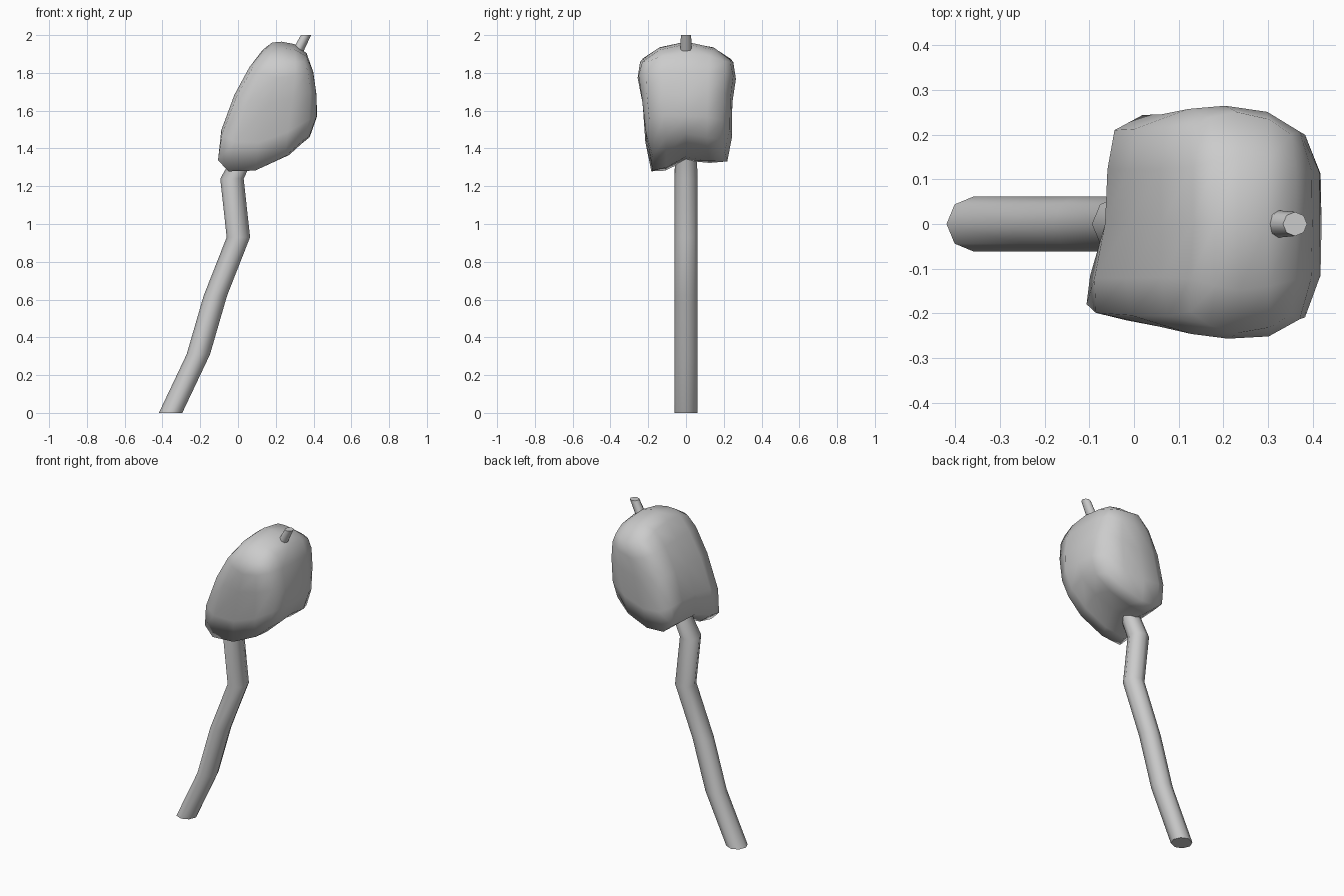
import bpy, bmesh, math
from mathutils import Vector

if "Cube" in bpy.data.objects:
    bpy.data.objects.remove(bpy.data.objects["Cube"])


def make_object(name, bm):
    bmesh.ops.recalc_face_normals(bm, faces=bm.faces[:])
    mesh = bpy.data.meshes.new(name)
    bm.to_mesh(mesh)
    bm.free()
    ob = bpy.data.objects.new(name, mesh)
    bpy.context.collection.objects.link(ob)
    return ob


def shade(ob, degrees):
    bpy.ops.object.select_all(action='DESELECT')
    ob.select_set(True)
    bpy.context.view_layer.objects.active = ob
    bpy.ops.object.shade_smooth_by_angle(angle=math.radians(degrees))


# Crooked trunk: horizontal octagon rings (x, z, radius), tip pokes out of the crown
path = [(-0.357, 0, 0.062), (-0.21, 0.31, 0.062), (-0.12, 0.62, 0.062),
        (0.002, 0.93, 0.062), (-0.032, 1.24, 0.062), (0.165, 1.62, 0.045),
        (0.36, 2.0, 0.027)]
bm = bmesh.new()
rings = []
for x, z, r in path:
    rings.append([bm.verts.new((x + r * math.cos(a * math.pi / 4),
                                r * math.sin(a * math.pi / 4), z)) for a in range(8)])
for lo, hi in zip(rings, rings[1:]):
    for a in range(8):
        b = (a + 1) % 8
        bm.faces.new((lo[a], lo[b], hi[b], hi[a]))
bm.faces.new(rings[0])
bm.faces.new(rings[-1])
shade(make_object("trunk", bm), 50)

# Crown: leaning rounded box, 3 x 3 points per level.
# Each level lists rows front to back, each row left to right.
levels = [
    [[(-0.108, -0.18, 1.335), (0.09, -0.175, 1.28), (0.35, -0.17, 1.445)],
     [(-0.06, 0, 1.38), (0.16, 0, 1.36), (0.385, 0, 1.48)],
     [(-0.045, 0.195, 1.38), (0.12, 0.22, 1.33), (0.355, 0.18, 1.445)]],
    [[(-0.005, -0.205, 1.68), (0.165, -0.228, 1.64), (0.383, -0.21, 1.70)],
     [(-0.012, 0, 1.68), None, (0.413, 0, 1.68)],
     [(0.0, 0.213, 1.68), (0.165, 0.243, 1.64), (0.383, 0.2, 1.70)]],
    [[(0.125, -0.195, 1.885), (0.235, -0.245, 1.855), (0.35, -0.20, 1.86)],
     [(0.13, 0, 1.92), (0.23, 0, 1.967), (0.365, 0, 1.905)],
     [(0.125, 0.205, 1.88), (0.23, 0.252, 1.855), (0.35, 0.20, 1.86)]],
]
bm = bmesh.new()
grid = {}
targets = []
for k in range(3):
    for j in range(3):
        for i in range(3):
            p = levels[k][j][i]
            if p:
                grid[i, j, k] = bm.verts.new(p)
                targets.append(Vector(p))
for axis in range(3):
    for side in (0, 2):
        for u in range(2):
            for v in range(2):
                quad = []
                for du, dv in ((0, 0), (1, 0), (1, 1), (0, 1)):
                    key = [u + du, v + dv]
                    key.insert(axis, side)
                    quad.append(grid[tuple(key)])
                bm.faces.new(quad)
crown = make_object("crown", bm)
sub = crown.modifiers.new("round", 'SUBSURF')
sub.levels = sub.render_levels = 1

# Push the cage outwards until the rounded surface passes through the points
for step in range(8):
    bpy.context.view_layer.update()
    done = crown.evaluated_get(bpy.context.evaluated_depsgraph_get()).data
    moves = [t - done.vertices[n].co for n, t in enumerate(targets)]
    for vert, move in zip(crown.data.vertices, moves):
        vert.co += move
    crown.data.update()
    crown.update_tag()
for poly in crown.data.polygons:
    poly.use_smooth = True
